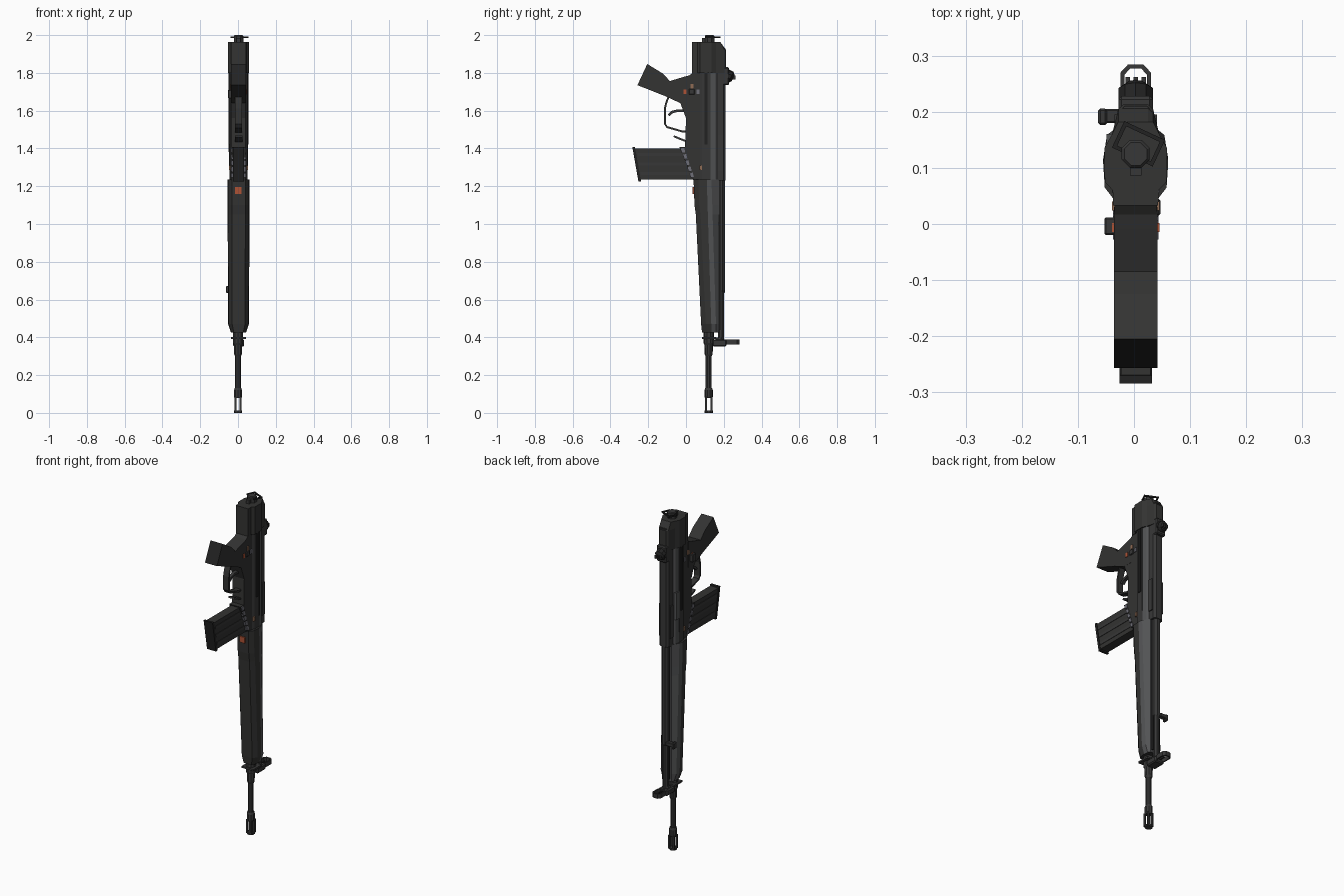
import bpy, bmesh, math
from mathutils import Vector, Matrix

cube = bpy.data.objects.get("Cube")
if cube:
    bpy.data.objects.remove(cube, do_unlink=True)

CX = 0.003  # centre line of the body


def material(name, r, g, b):
    m = bpy.data.materials.new(name)
    m.use_nodes = True
    m.diffuse_color = (r, g, b, 1)
    m.node_tree.nodes["Principled BSDF"].inputs["Base Color"].default_value = (r, g, b, 1)
    return m


POLYMER = material("dark polymer", .033, .033, .032)
STEEL = material("dark steel", .038, .038, .038)
BLACK = material("black", .016, .016, .016)
GREY = material("grey steel", .085, .087, .09)
PALE = material("pale grey", .16, .16, .19)
ORANGE = material("orange", .42, .085, .035)
TAN = material("tan", .28, .15, .09)


def finish(name, bm, *mats, rule=None):
    bmesh.ops.recalc_face_normals(bm, faces=bm.faces)
    if rule:
        for f in bm.faces:
            f.material_index = rule(f)
    me = bpy.data.meshes.new(name)
    bm.to_mesh(me)
    bm.free()
    ob = bpy.data.objects.new(name, me)
    for m in mats:
        me.materials.append(m)
    bpy.context.collection.objects.link(ob)
    return ob


def loft(name, rings, *mats, rule=None, closed=False):
    """Skin a list of equal-sized point rings, capped unless closed into a loop."""
    bm = bmesh.new()
    vs = [[bm.verts.new(p) for p in ring] for ring in rings]
    n = len(vs[0])
    for a, b in zip(vs, vs[1:] + (vs[:1] if closed else [])):
        for i in range(n):
            j = (i + 1) % n
            bm.faces.new((a[i], a[j], b[j], b[i]))
    if not closed:
        bm.faces.new(vs[0])
        bm.faces.new(vs[-1])
    return finish(name, bm, *mats, rule=rule)


def side_prism(name, profile, x0, x1, *mats, rule=None):
    """Side profile of (y, z) points pushed across x."""
    return loft(name, [[(x, y, z) for y, z in profile] for x in (x0, x1)], *mats, rule=rule)


def box(name, x, y, z, mat, rot=None, bevel=0):
    """Box from (low, high) ranges."""
    bm = bmesh.new()
    bmesh.ops.create_cube(bm, size=1)
    bmesh.ops.scale(bm, vec=[r[1] - r[0] for r in (x, y, z)], verts=bm.verts)
    if rot:
        bmesh.ops.rotate(bm, matrix=Matrix.Rotation(rot[0], 3, rot[1]), verts=bm.verts)
    bmesh.ops.translate(bm, vec=[sum(r) / 2 for r in (x, y, z)], verts=bm.verts)
    if bevel:
        bmesh.ops.bevel(bm, geom=bm.edges[:], offset=bevel, segments=1, affect='EDGES')
    return finish(name, bm, mat)


def turned(name, profile, x, y, mat, sides=10):
    """Round part along z from (radius, z) points."""
    step = math.tau / sides
    return loft(name, [[(x + r * math.cos(step * (i + .5)), y + r * math.sin(step * (i + .5)), z)
                        for i in range(sides)] for r, z in profile], mat)


def frame(name, outer, inner, z0, z1, mat):
    """Flat ring with a hole, lying across z."""
    rings = [[(*o, z0), (*o, z1), (*i, z1), (*i, z0)] for o, i in zip(outer, inner)]
    return loft(name, rings, mat, closed=True)


def mirrored(points):
    """Half outline of (x, y) from front to back, completed across the centre line."""
    return [(CX + x, y) for x, y in points] + [(CX - x, y) for x, y in reversed(points)]


# Barrel and muzzle
BY = .12
turned("barrel", [(.016, .1), (.016, .3), (.021, .31), (.023, .36), (.028, .37),
                  (.028, .45)], 0, BY, STEEL)
turned("muzzle_collar", [(.019, .078), (.022, .085), (.022, .12), (.018, .132)], 0, BY, STEEL)
turned("muzzle_tip", [(.022, 0), (.022, .012)], 0, BY, STEEL)
for i, (sx, sy) in enumerate(((1, 1), (1, -1), (-1, 1), (-1, -1))):
    box(f"muzzle_prong_{i}", (sx * .014 - .005, sx * .014 + .005),
        (BY + sy * .014 - .005, BY + sy * .014 + .005), (.005, .085), STEEL)
box("barrel_band", (-.036, .042), (.085, .16), (.392, .402), STEEL)

# Handguard: dark lower shell with grey upper flanks
sections = [(.425, .085, .040), (.47, .08, .055), (1.05, .052, .058), (1.1, .045, .058), (1.235, .04, .058)]
rings = []
for z, front, w in sections:
    edge = .135 - .025 * (z - .43) / .8
    rings.append([(x, y, z) for x, y in mirrored(
        [(w * .62, front), (w * .95, front + .025), (w, edge), (w * .93, edge + .025), (.03, .175)])])
loft("handguard", rings, POLYMER, GREY,
     rule=lambda f: int(f.normal.y > .08 and abs(f.normal.z) < .7))
box("handguard_spine", (CX - .022, CX + .022), (.16, .185), (.44, 1.24), BLACK)
box("handguard_mark", (-.015, .019), (.035, .0425), (1.16, 1.195), ORANGE)

# Cocking tube above the barrel
turned("cocking_tube", [(.017, .36), (.017, .64), (.022, .65), (.022, 1.25)], CX, .185, STEEL, 8)
turned("tube_cap", [(.019, .352), (.023, .36), (.023, .39), (.019, .4)], CX, .178, STEEL, 8)
box("cocking_handle", (-.062, -.01), (.18, .205), (.645, .668), STEEL, bevel=.003)
box("cocking_handle_tip", (-.064, -.048), (.176, .206), (.635, .672), STEEL, bevel=.004)

# Receiver with narrow top
body = mirrored([(.036, .07), (.046, .085), (.047, .13), (.042, .155), (.033, .165), (.031, .198), (.02, .21)])
loft("receiver", [[(x, y, z) for x, y in body] for z in (1.23, 1.93)], STEEL, GREY,
     rule=lambda f: int(.135 < f.calc_center_median().y < .16 and abs(f.normal.z) < .5))
for s, side in ((1, "left"), (-1, "right")):
    x = CX + s * .047
    box(f"{side}_rail", (x - .005, x + .005), (.098, .115), (1.42, 1.9), BLACK)
    box(f"{side}_lower_rib", (x - .003, x + .003), (.122, .13), (1.3, 1.92), STEEL)
    box(f"{side}_top_panel", (CX + s * .032 - .006, CX + s * .032 + .006), (.168, .195), (1.28, 1.47), STEEL)
    box(f"{side}_front_pin", (x - .004, x + .004), (.072, .086), (1.285, 1.31), TAN)
box("ejection_port", (CX - .052, CX - .03), (.13, .16), (1.38, 1.54), GREY)

# End cap and rear stub
cap = mirrored([(.04, .033), (.041, .06), (.055, .075), (.056, .135), (.042, .16), (.031, .205), (.022, .213)])
loft("end_cap", [[(x, y, z) for x, y in cap] for z in (1.8, 1.92)]
     + [[(x, min(y, .182), 1.963) for x, y in cap]], POLYMER)
turned("rear_stub", [(.027, 1.95), (.027, 1.995), (.022, 2.0)], CX, .125, STEEL, 8)
box("stub_key", (CX - .01, CX + .01), (.086, .11), (1.95, 1.985), STEEL)
turn = Matrix.Rotation(math.radians(-25), 2)


def tilted(w, h):
    return [tuple(turn @ Vector((a * w, b * h)) + Vector((.008, .143)))
            for a, b in ((-1, -1), (1, -1), (1, 1), (-1, 1))]


frame("sling_loop", tilted(.04, .026), tilted(.033, .019), 1.985, 1.993, BLACK)

# Lower housing and grip
side_prism("lower_housing", [(.1, 1.23), (.04, 1.23), (-.005, 1.4), (0, 1.56), (-.03, 1.64),
                             (-.03, 1.69), (-.005, 1.77), (.035, 1.8), (.1, 1.8)],
           CX - .038, CX + .038, POLYMER)
side_prism("grip", [(-.205, 1.847), (-.125, 1.798), (-.085, 1.757), (-.008, 1.78), (.03, 1.79),
                    (.03, 1.64), (-.03, 1.64), (-.11, 1.677), (-.257, 1.735)],
           CX - .039, CX + .039, POLYMER, BLACK,
           rule=lambda f: int(f.calc_center_median().y < -.22))
box("selector_lever", (-.053, -.03), (-.02, .012), (1.665, 1.71), STEEL, bevel=.003)
box("selector_hub", (CX + .034, CX + .044), (.015, .045), (1.685, 1.715), STEEL, bevel=.003)
for s in (1, -1):
    x = CX + s * .0395
    for label, y, z, mat in (("orange", -.006, 1.7, ORANGE), ("tan", .032, 1.73, TAN), ("grey", .063, 1.7, PALE)):
        box(f"{label}_mark", (x - .003, x + .003), (y - .008, y + .008), (z - .012, z + .012), mat)

# Trigger and guard, swept as flat straps


def strap(name, path, half_x, t, mat):
    rings = []
    for i, p in enumerate(path):
        a, b = Vector(path[max(i - 1, 0)]), Vector(path[min(i + 1, len(path) - 1)])
        d = (b - a).normalized()
        o = Vector((-d.y, d.x)) * t
        p = Vector(p)
        rings.append([(CX + sx * half_x, *(p + k * o)) for sx, k in ((-1, -1), (1, -1), (1, 1), (-1, 1))])
    return loft(name, rings, mat)


strap("trigger_guard", [(-.09, 1.68), (-.105, 1.64), (-.112, 1.61), (-.112, 1.53), (-.1, 1.513),
                        (-.02, 1.49), (.01, 1.49)], .018, .005, POLYMER)
strap("trigger", [(0, 1.6), (-.045, 1.6), (-.075, 1.592), (-.092, 1.575)], .01, .007, STEEL)
strap("magazine_catch", [(.01, 1.435), (-.03, 1.45), (-.065, 1.465)], .02, .005, STEEL)

# Magazine with side ribs and floor plate
MAG = [(-.275, 1.4), (.0, 1.4), (.06, 1.235), (-.247, 1.235)]
side_prism("magazine", MAG, CX - .026, CX + .026, POLYMER)
side_prism("magazine_floor", [(-.284, 1.407), (-.27, 1.407), (-.238, 1.226), (-.252, 1.226)],
           CX - .029, CX + .029, BLACK)
for k in (.2, .5, .8):
    z = 1.235 + k * .165
    side_prism("magazine_rib", [(-.235 - k * .025, z - .008), (.02, z - .008), (.02, z + .008),
                                (-.238 - k * .025, z + .008)], CX - .0285, CX + .0285, STEEL)
side_prism("magazine_well", [(-.035, 1.407), (.05, 1.407), (.1, 1.23), (.04, 1.23)],
           CX - .036, CX + .036, POLYMER)
for i in range(5):
    y, z = -.018 + i * .0115, 1.39 - i * .033
    side_prism("well_mark", [(y - .01, z + .01), (y + .008, z + .014), (y + .014, z - .01), (y - .003, z - .012)],
               CX - .0405, CX + .0405, PALE)

# Front sight with open hood
box("front_sight_base", (CX - .03, CX + .03), (.14, .215), (.352, .388), STEEL, bevel=.006)
hood = mirrored([(.02, .205), (.027, .225), (.027, .27), (.014, .284)])
hole = mirrored([(.013, .212), (.02, .228), (.02, .266), (.01, .277)])
frame("front_sight_hood", hood, hole, .362, .388, STEEL)
box("front_sight_post", (CX - .003, CX + .003), (.2, .25), (.368, .38), BLACK)

# Rear sight drum
box("rear_sight_base", (CX - .031, CX + .031), (.19, .228), (1.735, 1.83), STEEL, bevel=.006)
drum = turned("rear_sight_drum", [(.018, -.03), (.032, -.018), (.032, .018), (.018, .03)], 0, 0, BLACK)
drum.matrix_world = Matrix.Translation((CX, .222, 1.785)) @ Matrix.Rotation(math.radians(65), 4, 'X')
for s in (-1, 0, 1):
    box("rear_sight_tooth", (CX + s * .014 - .004, CX + s * .014 + .004), (.22, .262), (1.765, 1.785), STEEL)
